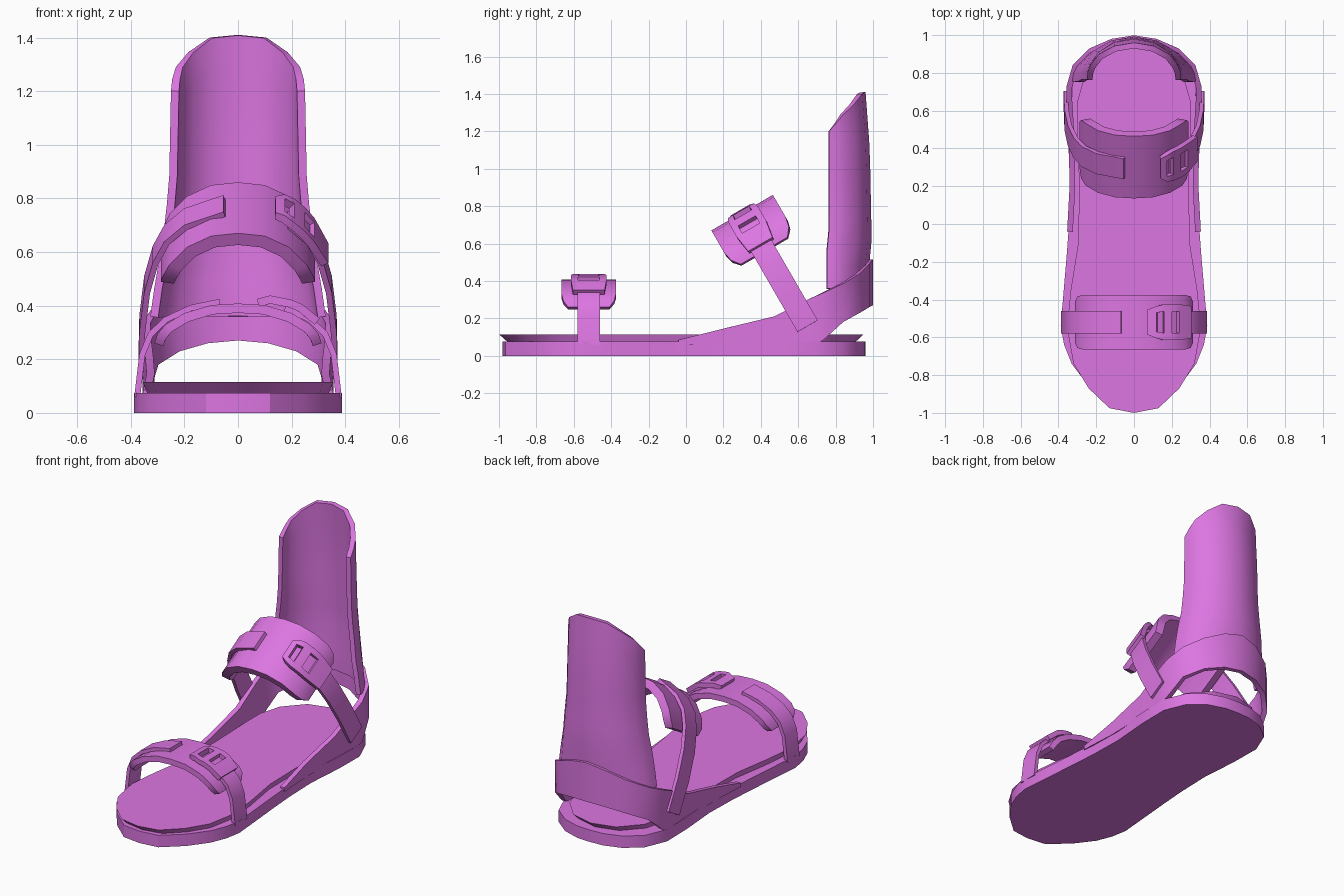
import bpy, math
from mathutils import Vector

if "Cube" in bpy.data.objects:
    bpy.data.objects.remove(bpy.data.objects["Cube"])

mat = bpy.data.materials.new("violet_plastic")
mat.diffuse_color = (0.72, 0.18, 0.76, 1)
mat.use_nodes = True
mat.node_tree.nodes["Principled BSDF"].inputs["Base Color"].default_value = mat.diffuse_color


def add(name, verts, faces, thick=0, offset=-1, angle=30):
    me = bpy.data.meshes.new(name)
    me.from_pydata([tuple(v) for v in verts], [], faces)
    me.materials.append(mat)
    ob = bpy.data.objects.new(name, me)
    bpy.context.collection.objects.link(ob)
    if thick:
        m = ob.modifiers.new("thickness", "SOLIDIFY")
        m.thickness, m.offset, m.use_even_offset = thick, offset, True
    for o in bpy.context.selected_objects:
        o.select_set(False)
    ob.select_set(True)
    bpy.context.view_layer.objects.active = ob
    if thick:
        bpy.ops.object.modifier_apply(modifier="thickness")
    bpy.ops.object.shade_smooth_by_angle(angle=math.radians(angle))
    return ob


def sheet(name, rows, thick, skip=()):
    """Quad grid through rows of points, thickened inwards."""
    n = len(rows[0])
    faces = [(i * n + j, (i + 1) * n + j, (i + 1) * n + j + 1, i * n + j + 1)
             for i in range(len(rows) - 1) for j in range(n - 1) if (i, j) not in skip]
    return add(name, [p for r in rows for p in r], faces, thick)


def slab(name, half, z0, z1, taper=1.0):
    """Symmetric outline extruded from z0 to z1."""
    ring = half + [(-x, y) for x, y in reversed(half[1:-1])]
    n = len(ring)
    verts = [(x * taper, y * taper, z0) for x, y in ring] + [(x, y, z1) for x, y in ring]
    faces = [tuple(reversed(range(n))), tuple(range(n, 2 * n))]
    faces += [(i, (i + 1) % n, n + (i + 1) % n, n + i) for i in range(n)]
    return add(name, verts, faces)


def band(name, path, widths, thick, frame, cols=(-.5, .5), skip=()):
    """Strap running along (x, height) path in a plane tilted about the x axis."""
    y0, z0, tilt = frame
    c, s = math.cos(tilt), math.sin(tilt)
    rows = [[Vector((x, y0 - h * s + w * k * c, z0 + h * c + w * k * s)) for k in cols]
            for (x, h), w in zip(path, widths)]
    return sheet(name, rows, thick, skip)


def flip(path):
    return [(-x, h) for x, h in reversed(path)]


def lerp(table, z):
    for (a, va), (b, vb) in zip(table, table[1:]):
        if z <= b:
            t = max(0, (z - a) / (b - a))
            return va + (vb - va) * t
    return table[-1][1]


# Base plate and flared footbed
slab("base_plate", [(0, -.98), (.12, -.965), (.24, -.86), (.33, -.74), (.37, -.64), (.388, -.54),
                    (.372, -.35), (.355, -.15), (.342, .03), (.336, .25), (.355, .5), (.358, .7),
                    (.30, .84), (.2, .92), (.09, .955), (0, .96)], 0, .075)
slab("footbed", [(0, -1), (.13, -.975), (.24, -.87), (.32, -.74), (.355, -.55), (.335, -.35),
                 (.295, -.1), (.29, .2), (.30, .5), (.30, .65), (.26, .79), (.15, .91),
                 (0, .95)], .075, .115, .955)

# Side walls joined behind the heel: x, y, lower z, upper z
loop = [(.354, -.04, .06, .085), (.341, .2, .06, .145), (.346, .47, .06, .21), (.357, .65, .06, .30),
        (.357, .73, .08, .335), (.325, .84, .18, .385), (.235, .93, .23, .44), (.12, .98, .26, .49),
        (0, .999, .27, .515)]
loop += [(-x, y, a, b) for x, y, a, b in reversed(loop[:-1])]
sheet("heel_loop", [[(x, y, a), (x, y, b)] for x, y, a, b in loop], .03)

# Curved highback, wider towards the heel
width = [(.3, .335), (.45, .315), (.65, .28), (.85, .257), (1.2, .25), (1.41, .25)]
back = [(.3, .98), (.6, .988), (1.1, .978), (1.41, .955)]
tops = [(0, 1.41), (25, 1.40), (48, 1.345), (68, 1.29), (90, 1.2)]
rows = []
for deg in (90, 79, 68, 48, 25, 0, -25, -48, -68, -79, -90):
    a = math.radians(deg)
    low, high = .36, lerp(tops, abs(deg))
    row = []
    for k in range(9):
        z = low + (high - low) * k / 8
        row.append((lerp(width, z) * math.sin(a),
                    .755 + .01 * (z > .6) + (lerp(back, z) - .76) * math.cos(a), z))
    rows.append(row)
sheet("highback", rows, .03)

# Toe and ankle straps: pad, fixed strap, ratchet strap, buckle
toe = (-.52, 0, 0)
ankle = (.30, .765, math.radians(30))
sets = [
    ("toe", toe, .29, .035, .12,
     [(0, .408), (.1, .402), (.2, .372), (.27, .33), (.30, .295), (.312, .26)],
     [(-.387, .06), (-.368, .22), (-.335, .30), (-.275, .357), (-.18, .402), (-.07, .425)],
     [(.07, .425), (.12, .438), (.16, .43), (.20, .422), (.24, .405), (.305, .352)],
     [.13, .17, .19, .19, .19, .17]),
    ("ankle", ankle, .38, .05, .125,
     [(0, 0), (.1, -.012), (.19, -.06), (.255, -.135), (.28, -.19), (.288, -.235)],
     [(-.372, -.70), (-.368, -.5), (-.35, -.33), (-.318, -.20), (-.275, -.11), (-.20, -.038), (-.055, .018)],
     [(.14, .015), (.175, .012), (.21, -.012), (.25, -.05), (.285, -.095), (.337, -.195)],
     [.12, .16, .18, .18, .18, .15]),
]
for name, frame, pad_w, pad_t, strap_w, half, strap, buckle, buckle_w in sets:
    pad = flip(half) + half[1:]
    tail = [pad_w, pad_w, pad_w, pad_w, pad_w * .94, pad_w * .76]
    band(name + "_pad", pad, tail[::-1] + tail[1:], pad_t, frame, (-.5, -.2, .2, .5))
    band(name + "_strap_left", strap, [strap_w] * len(strap), .022, frame)
    right = flip(strap)[1:]
    band(name + "_strap_right", right, [strap_w] * len(right), .022, frame)
    # Buckle frame with two windows
    band(name + "_buckle", buckle, buckle_w, .03, frame, (-.5, -.3, .3, .5), {(1, 1), (3, 1)})
